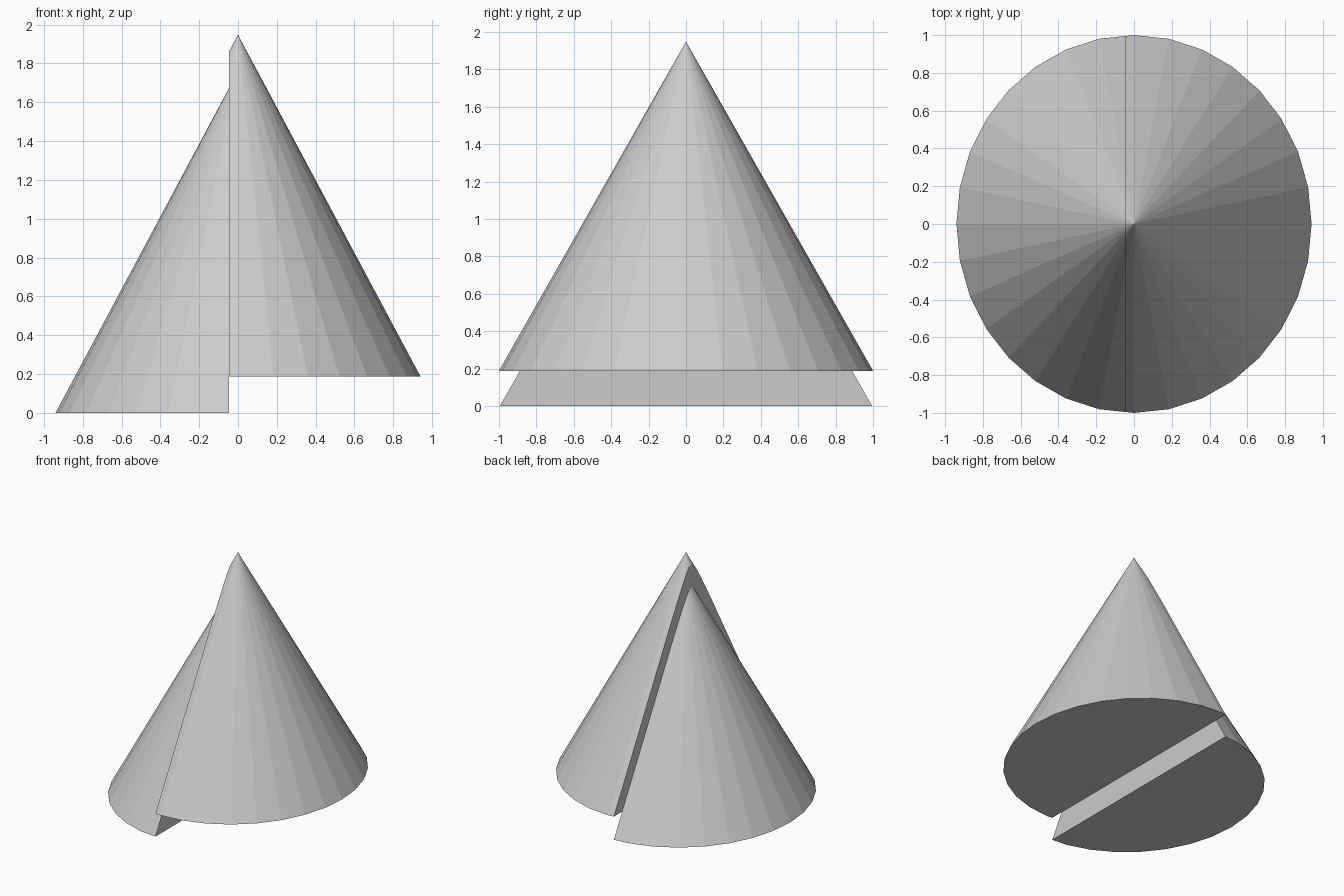
import bpy
import bmesh
from mathutils import Matrix, Vector

old = bpy.data.objects.get("Cube")
if old:
    bpy.data.objects.remove(old, do_unlink=True)

CUT_X = -0.047    # plane that splits the cone
HEIGHT = 1.76
DROP = 0.188      # how far the right half has slipped down

grey = bpy.data.materials.new("light grey")
grey.use_nodes = True
colour = (0.6, 0.6, 0.6, 1)
grey.diffuse_color = colour
grey.node_tree.nodes["Principled BSDF"].inputs["Base Color"].default_value = colour


def half_cone(name, side, base_z):
    """Slightly oval cone, keeping only the part on one side of the cut."""
    bm = bmesh.new()
    bmesh.ops.create_cone(bm, cap_ends=True, segments=32, radius1=1, radius2=0,
                          depth=HEIGHT, matrix=Matrix.Translation((0, 0, HEIGHT / 2)))
    bmesh.ops.remove_doubles(bm, verts=bm.verts, dist=0.0001)
    bmesh.ops.scale(bm, vec=(0.94, 1, 1), verts=bm.verts)
    cut = bmesh.ops.bisect_plane(bm, geom=bm.verts[:] + bm.edges[:] + bm.faces[:],
                                 plane_co=(CUT_X, 0, 0), plane_no=Vector((-side, 0, 0)),
                                 clear_outer=True)
    # Close the sliced side
    rim = [e for e in cut["geom_cut"] if isinstance(e, bmesh.types.BMEdge)]
    bmesh.ops.contextual_create(bm, geom=rim)
    bmesh.ops.recalc_face_normals(bm, faces=bm.faces)
    mesh = bpy.data.meshes.new(name)
    bm.to_mesh(mesh)
    bm.free()
    mesh.materials.append(grey)
    obj = bpy.data.objects.new(name, mesh)
    obj.location.z = base_z
    bpy.context.collection.objects.link(obj)


half_cone("upper_cone_part", 1, DROP)
half_cone("lowered_cone_part", -1, 0)
